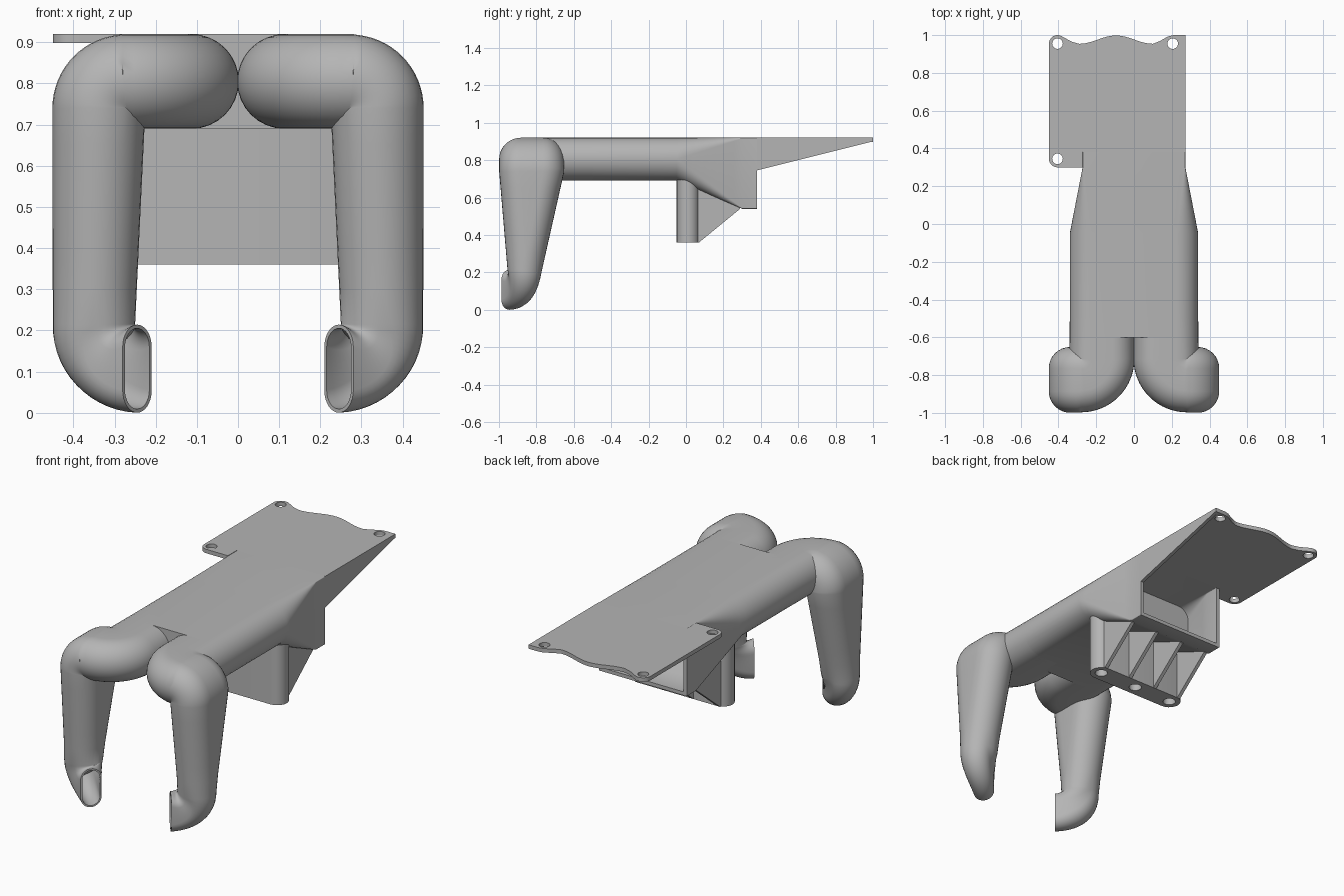
import bpy, bmesh, math
from mathutils import Vector, Matrix

cube = bpy.data.objects.get("Cube")
if cube:
    bpy.data.objects.remove(cube, do_unlink=True)

grey = bpy.data.materials.new("plain_grey")
grey.use_nodes = True
grey.diffuse_color = (0.46, 0.46, 0.46, 1)
grey.node_tree.nodes["Principled BSDF"].inputs["Base Color"].default_value = (0.46, 0.46, 0.46, 1)


def finish(obj):
    """Weld, fix normals, colour and shade one part."""
    bm = bmesh.new()
    bm.from_mesh(obj.data)
    bmesh.ops.remove_doubles(bm, verts=bm.verts, dist=1e-5)
    bmesh.ops.recalc_face_normals(bm, faces=bm.faces)
    bm.to_mesh(obj.data)
    bm.free()
    obj.data.materials.clear()
    obj.data.materials.append(grey)
    bpy.ops.object.select_all(action="DESELECT")
    obj.select_set(True)
    bpy.context.view_layer.objects.active = obj
    bpy.ops.object.shade_smooth_by_angle(angle=math.radians(35))


def section(center, u, v, hu, hv, r, n=8):
    """Rounded rectangle spanned by the axes u and v."""
    r = min(r, hu, hv)
    pts = []
    for k, (su, sv) in enumerate([(1, 1), (-1, 1), (-1, -1), (1, -1)]):
        for i in range(n + 1):
            a = (k + i / n) * math.pi / 2
            pts.append(Vector(center) + Vector(u) * (su * (hu - r) + r * math.cos(a))
                       + Vector(v) * (sv * (hv - r) + r * math.sin(a)))
    return pts


def loft(name, sections, side=1):
    bm = bmesh.new()
    rings = [[bm.verts.new((p.x * side, p.y, p.z)) for p in s] for s in sections]
    for a, b in zip(rings, rings[1:]):
        for i in range(len(a)):
            j = (i + 1) % len(a)
            bm.faces.new((a[i], a[j], b[j], b[i]))
    bm.faces.new(rings[0])
    bm.faces.new(rings[-1])
    mesh = bpy.data.meshes.new(name)
    bm.to_mesh(mesh)
    bm.free()
    obj = bpy.data.objects.new(name, mesh)
    bpy.context.collection.objects.link(obj)
    finish(obj)


def slab(name, outlines, thickness, matrix):
    """Flat outline with holes, given a thickness."""
    cu = bpy.data.curves.new(name, "CURVE")
    cu.dimensions = "2D"
    cu.fill_mode = "BOTH"
    cu.extrude = thickness / 2
    for pts in outlines:
        sp = cu.splines.new("POLY")
        sp.points.add(len(pts) - 1)
        for p, (x, y) in zip(sp.points, pts):
            p.co = (x, y, 0, 1)
        sp.use_cyclic_u = True
    obj = bpy.data.objects.new(name, cu)
    bpy.context.collection.objects.link(obj)
    bpy.ops.object.select_all(action="DESELECT")
    obj.select_set(True)
    bpy.context.view_layer.objects.active = obj
    bpy.ops.object.convert(target="MESH")
    obj = bpy.context.view_layer.objects.active
    obj.data.transform(matrix)
    finish(obj)


def arc(cx, cy, r, a0, a1, n=10):
    angles = [math.radians(a0 + (a1 - a0) * i / n) for i in range(n + 1)]
    return [(cx + r * math.cos(a), cy + r * math.sin(a)) for a in angles]


def hole(cx, cy, r):
    return arc(cx, cy, r, 0, 345, 23)


X, Y, Z = Vector((1, 0, 0)), Vector((0, 1, 0)), Vector((0, 0, 1))
TOP = 0.92


# Main duct: flat oval that widens downwards into an open box at the back
def body_section(y, shrink=0.0):
    t = min(max((y + 0.05) / 0.35, 0), 1)
    half_w = 0.34 - 0.068 * t
    bottom = 0.69 - 0.15 * t
    half_h = (TOP - bottom) / 2
    radius = 0.115 - 0.111 * t
    return section((0, y, bottom + half_h), X, Z, half_w - shrink, half_h - shrink, radius)


ramp = [-0.05 + 0.35 * i / 8 for i in range(9)]
loft("main_duct", [body_section(y) for y in [-0.6] + ramp + [0.38]]
     + [body_section(y, 0.02) for y in [0.38, 0.3, 0.25, 0.2, 0.15, 0.1]])


# Curved tip of a leg; s runs from the leg to the nozzle mouth
def tip_section(s, shrink=0.0):
    c = s * math.pi / 2
    phi = math.radians(40) * s
    u = (math.sin(phi), -math.cos(phi), 0)
    v = (math.cos(c) * math.cos(phi), math.cos(c) * math.sin(phi), -math.sin(c))
    center = (0.245 + 0.105 * math.cos(c), -0.862 - 0.083 * s * s, 0.215 - 0.108 * math.sin(c))
    return section(center, u, v, 0.0925 - 0.0375 * s - shrink, 0.1 + 0.007 * s - shrink, 0.11)


# Leg ducts: sideways bend, downward bend, tapering leg, inward nozzle
def leg_sections():
    out = [section((0.17, -0.5, 0.805), -X, Z, 0.17, 0.115, 0.115)]
    for i in range(17):
        a = i / 16 * math.pi / 2
        u = Vector((-math.cos(a), -math.sin(a), 0))
        out.append(section(Vector((0.28, -0.715, 0.805)) + u * 0.11, u, Z, 0.172, 0.115, 0.115))
    for i in range(1, 17):
        b = i / 16 * math.pi / 2
        v = Vector((math.sin(b), 0, math.cos(b)))
        out.append(section(Vector((0.272, -0.825, 0.74)) + v * 0.066, -Y, v, 0.174, 0.113, 0.113))
    for i in range(1, 6):
        t = i / 6
        out.append(section((0.338 + 0.012 * t, -0.825 - 0.037 * t, 0.74 - 0.525 * t), -Y, X,
                           0.174 - 0.0815 * t, 0.113 - 0.013 * t, 0.113))
    out += [tip_section(i / 14) for i in range(15)]
    out += [tip_section(1 - i / 14, 0.009) for i in range(9)]
    return out


for side, label in ((1, "left"), (-1, "right")):
    loft(label + "_leg_duct", leg_sections(), side)

# Mounting plate with wavy back edge, rounded ears and screw holes
wave = []
for i in range(25):
    x = -0.29 + 0.39 * i / 24
    wave.append((x, 0.976 - 0.022 * math.cos(2 * math.pi * i / 24)))
outline = ([(-0.272, 0.3)] + arc(-0.405, 0.345, 0.045, 270, 180) + arc(-0.405, 0.955, 0.045, 180, 60)
           + [(-0.33, 0.965)] + wave + [(0.14, 0.97), (0.18, 0.993), (0.21, 1.0)]
           + [(0.272, 1.0), (0.272, 0.38), (-0.272, 0.38)])
screw_holes = [hole(x, y, 0.028) for x, y in ((-0.405, 0.955), (0.205, 0.955), (-0.405, 0.345))]
slab("mounting_plate", [outline] + screw_holes, 0.022, Matrix.Translation((0, 0, TOP - 0.011)))

# Post bar with three vertical holes
bar = arc(0.235, 0.01, 0.06, -90, 90) + arc(-0.235, 0.01, 0.06, 90, 270)
slab("post_bar", [bar] + [hole(x, 0.01, 0.033) for x in (-0.235, 0, 0.235)], 0.37,
     Matrix.Translation((0, 0, 0.545)))


# Upright panels drawn in the side plane
def upright(x):
    return Matrix(((0, 0, 1, x), (1, 0, 0, 0), (0, 1, 0, 0), (0, 0, 0, 1)))


slab("side_gusset", [[(0.38, 0.745), (1.0, 0.9), (1.0, TOP), (0.38, TOP)]], 0.02, upright(0.262))
for i, x in enumerate((-0.25, -0.085, 0.085, 0.25)):
    slab("rib_%d" % (i + 1), [[(0.05, 0.36), (0.07, 0.36), (0.29, 0.54), (0.29, 0.555), (0.05, 0.665)]],
         0.02, upright(x))
